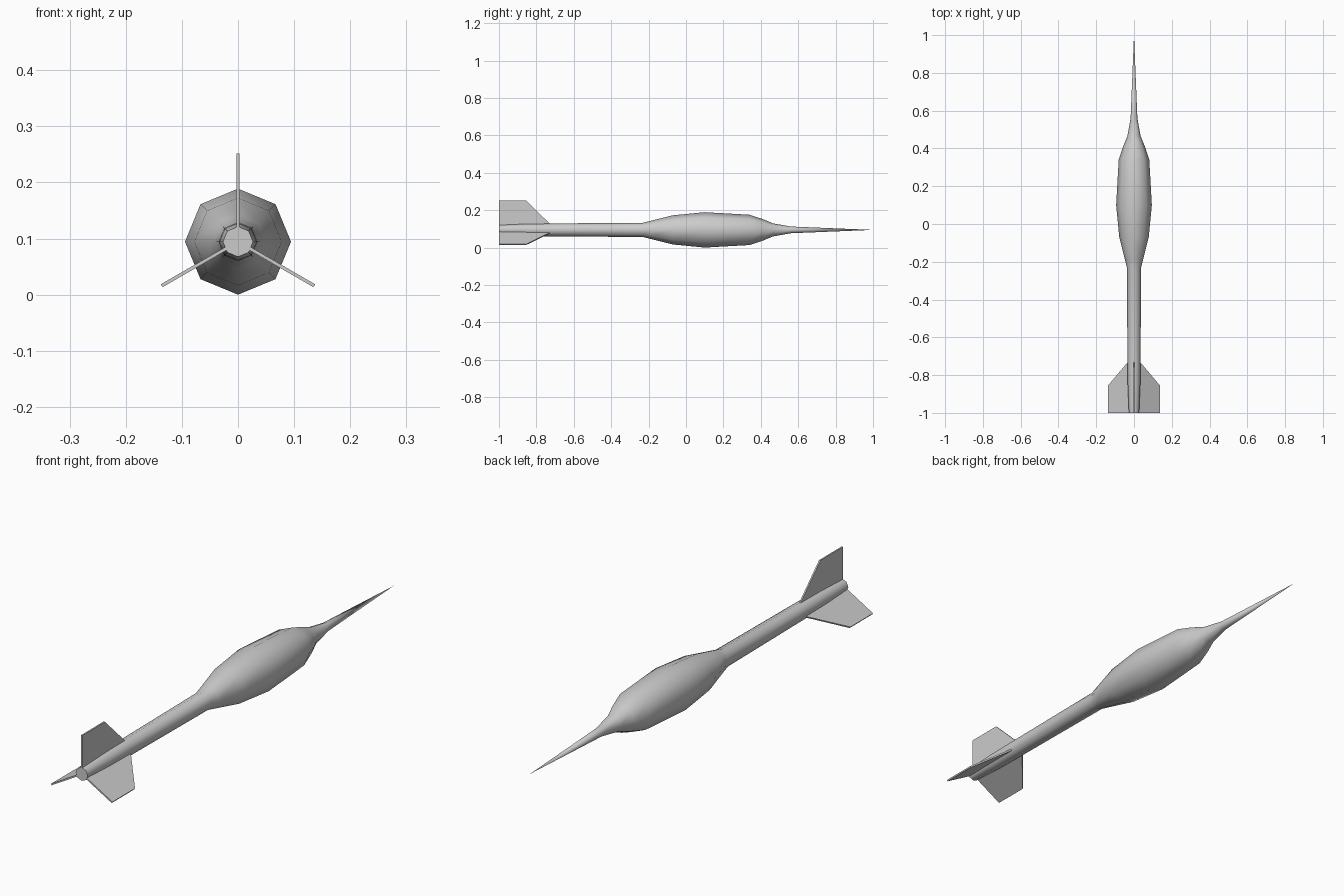
import bpy, bmesh, math
from mathutils import Matrix

if "Cube" in bpy.data.objects:
    bpy.data.objects.remove(bpy.data.objects["Cube"])

AXIS_Z = 0.0945
SIDES = 8


def make_object(name, bm):
    bmesh.ops.recalc_face_normals(bm, faces=bm.faces)
    mesh = bpy.data.meshes.new(name)
    bm.to_mesh(mesh)
    bm.free()
    obj = bpy.data.objects.new(name, mesh)
    bpy.context.collection.objects.link(obj)
    return obj


# Body: octagonal lathe along y, given as (y, radius)
profile = [(-1.0, 0.027), (-0.86, 0.033), (-0.72, 0.0345), (-0.23, 0.038),
           (-0.19, 0.048), (-0.07, 0.078), (0.1, 0.0945), (0.34, 0.081),
           (0.41, 0.058), (0.465, 0.035), (0.56, 0.018)]
bm = bmesh.new()
rings = []
for y, r in profile:
    rings.append([bm.verts.new((r * math.cos(a), y, AXIS_Z + r * math.sin(a)))
                  for a in (2 * math.pi * i / SIDES for i in range(SIDES))])
tip = bm.verts.new((0, 1.0, AXIS_Z))
for i in range(SIDES):
    j = (i + 1) % SIDES
    for a, b in zip(rings, rings[1:]):
        bm.faces.new((a[i], a[j], b[j], b[i]))
    bm.faces.new((rings[-1][i], rings[-1][j], tip))
bm.faces.new(rings[0])
body = make_object("dart_body", bm)
for p in body.data.polygons:
    p.use_smooth = True
bpy.context.view_layer.objects.active = body
body.select_set(True)
bpy.ops.object.shade_smooth_by_angle(angle=math.radians(50))

# Fins: three thin plates set radially around the tail, outline as (y, radius)
outline = [(-1.0, 0.022), (-1.0, 0.157), (-0.855, 0.157), (-0.73, 0.035), (-0.73, 0.022)]
HALF = 0.003
for n in range(3):
    bm = bmesh.new()
    face = bm.faces.new([bm.verts.new((-HALF, y, r)) for y, r in outline])
    ext = bmesh.ops.extrude_face_region(bm, geom=[face])
    moved = [v for v in ext["geom"] if isinstance(v, bmesh.types.BMVert)]
    bmesh.ops.translate(bm, verts=moved, vec=(2 * HALF, 0, 0))
    if not face.is_valid or len(bm.faces) < len(outline) + 2:
        bm.faces.new([v for v in bm.verts if v not in moved])
    place = Matrix.Translation((0, 0, AXIS_Z)) @ Matrix.Rotation(n * math.tau / 3, 4, 'Y')
    bm.transform(place)
    make_object("tail_fin_%d" % (n + 1), bm)
